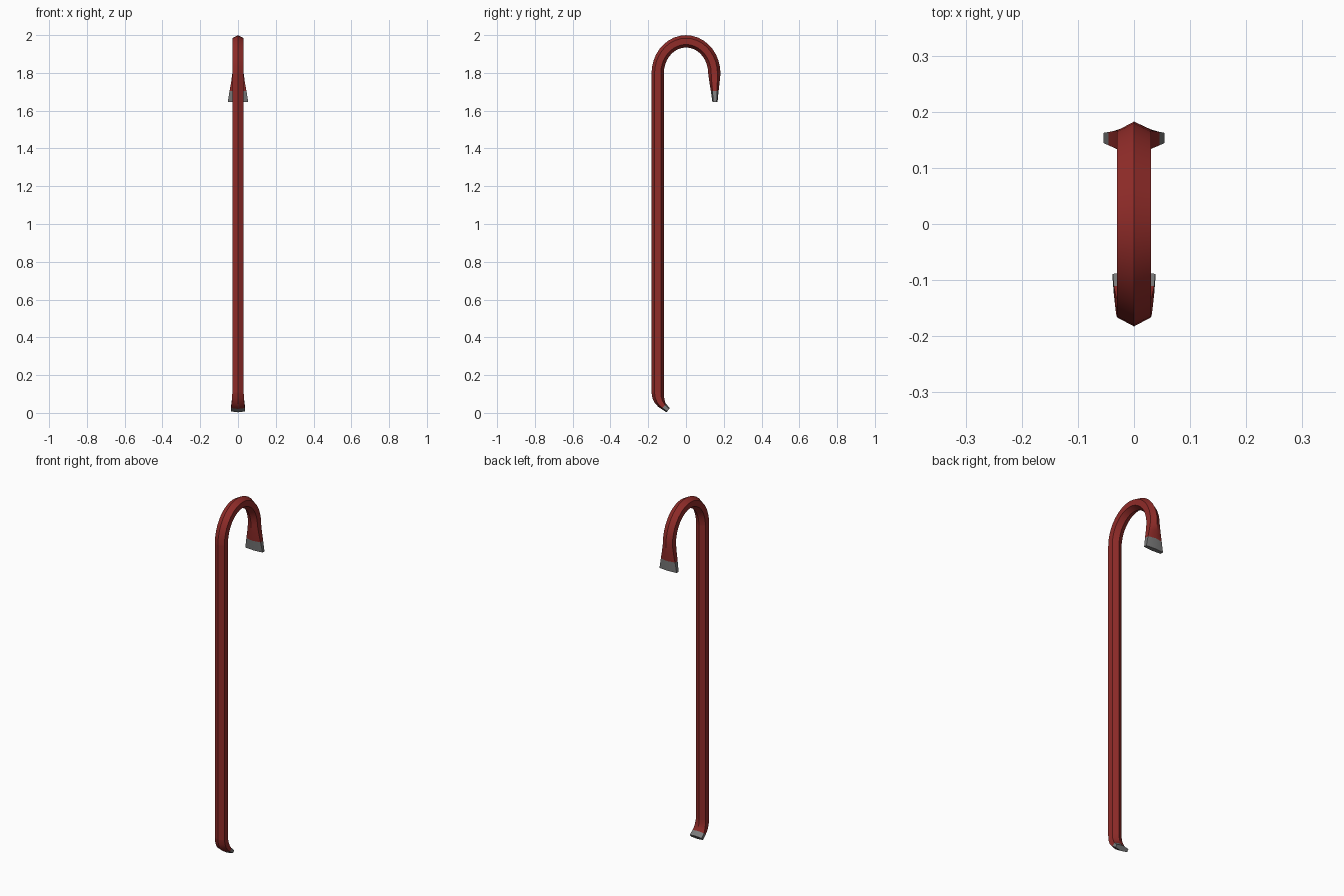
import bpy, bmesh, math
from mathutils import Vector

if "Cube" in bpy.data.objects:
    bpy.data.objects.remove(bpy.data.objects["Cube"])


def material(name, color):
    m = bpy.data.materials.new(name)
    m.diffuse_color = color
    m.use_nodes = True
    m.node_tree.nodes["Principled BSDF"].inputs["Base Color"].default_value = m.diffuse_color
    return m


RED = material("red_paint", (0.28, 0.025, 0.022, 1))
STEEL = material("bare_steel", (0.2, 0.2, 0.2, 1))


# Hexagon ring: centre (y, z), direction of travel, half width,
# half depth at the ridge, half depth at the side corners
def ring(y, z, dy, dz, w, ridge, side):
    n = Vector((0, -dz, dy)).normalized()
    c = Vector((0, y, z))
    pts = [(0, ridge), (w, side), (w, -side), (0, -ridge), (-w, -side), (-w, side)]
    return [c + Vector((x, 0, 0)) + n * d for x, d in pts]


def loft(name, rings, mat, cap=False):
    bm = bmesh.new()
    loops = [[bm.verts.new(p) for p in r] for r in rings]
    for a, b in zip(loops, loops[1:]):
        for i in range(6):
            j = (i + 1) % 6
            bm.faces.new((a[i], a[j], b[j], b[i]))
    if cap:
        bm.faces.new(loops[-1])
    bmesh.ops.recalc_face_normals(bm, faces=bm.faces)
    me = bpy.data.meshes.new(name)
    bm.to_mesh(me)
    bm.free()
    me.materials.append(mat)
    ob = bpy.data.objects.new(name, me)
    bpy.context.collection.objects.link(ob)
    bpy.ops.object.select_all(action='DESELECT')
    bpy.context.view_layer.objects.active = ob
    ob.select_set(True)
    bpy.ops.object.shade_smooth_by_angle(angle=math.radians(35))
    return ob


W, R, S = 0.03, 0.0325, 0.0165
top = ring(-0.15, 1.797, 0, 1, W, R, S)
low = ring(-0.15, 0.107, 0, 1, W, R, S)

# Straight shaft
loft("shaft", [low, top], RED)

# Hook: half ellipse, then a flattening, flaring run to the claw
hook = []
N = 18
for i in range(N + 1):
    a = math.pi * (1 - i / N)
    hook.append(ring(0.15 * math.cos(a), 1.797 + 0.17 * math.sin(a),
                     0.15 * math.sin(a), -0.17 * math.cos(a), W, R, S))
hook.append(ring(0.151, 1.75, 0, -1, 0.0365, 0.027, 0.0145))
hook.append(ring(0.152, 1.703, 0, -1, 0.045, 0.0205, 0.012))
loft("hook", hook, RED)
loft("hook_claw_tip", [hook[-1], ring(0.1535, 1.645, 0, -1, 0.0545, 0.0135, 0.009)],
     STEEL, cap=True)

# Foot: short bend forward to a pry tip
foot = [ring(-0.15, 0.107, 0, -1, W, R, S),
        ring(-0.147, 0.083, 0.2, -1, 0.0315, 0.031, 0.0158),
        ring(-0.139, 0.061, 0.45, -1, 0.033, 0.027, 0.0145),
        ring(-0.128, 0.044, 0.75, -1, 0.0345, 0.022, 0.0125),
        ring(-0.118, 0.034, 1, -0.9, 0.036, 0.018, 0.0105)]
loft("foot", foot, RED)
loft("foot_pry_tip", [foot[-1], ring(-0.094, 0.0145, 1, -0.75, 0.038, 0.0145, 0.0085)],
     STEEL, cap=True)
